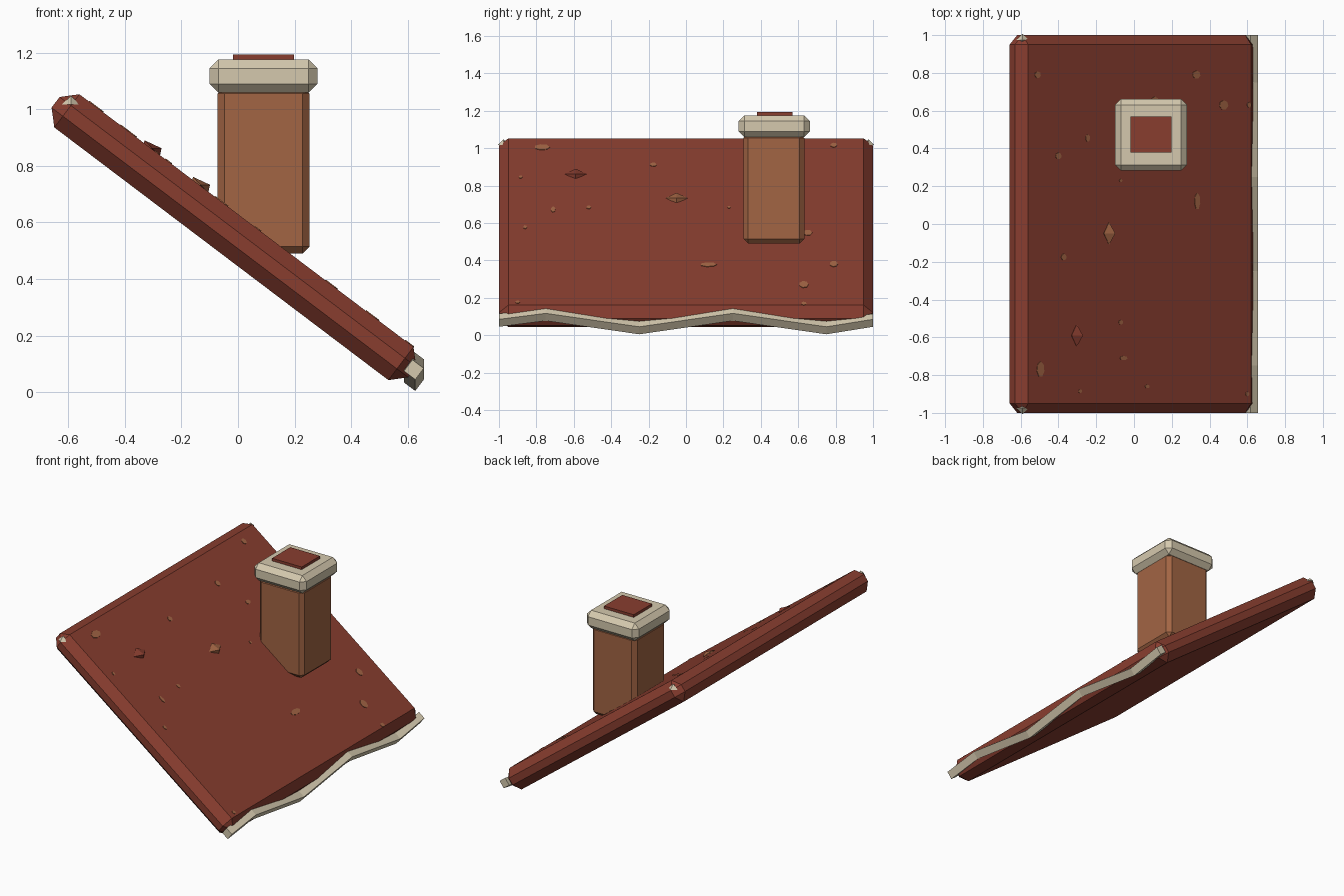
import bpy, bmesh
from math import radians
from mathutils import Matrix, Vector

cube = bpy.data.objects.get("Cube")
if cube:
    bpy.data.objects.remove(cube, do_unlink=True)


def material(name, rgb):
    lin = [((c / 255 + 0.055) / 1.055) ** 2.4 for c in rgb] + [1]
    m = bpy.data.materials.new(name)
    m.use_nodes = True
    m.diffuse_color = lin
    m.node_tree.nodes["Principled BSDF"].inputs["Base Color"].default_value = lin
    return m


RED = material("roof red", (136, 61, 47))
BROWN = material("brick brown", (162, 101, 68))
CREAM = material("stone cream", (213, 201, 174))

TILT = Matrix.Rotation(radians(37.1), 4, 'Y')
SLAB_CENTRE = Vector((-0.0145, 0, 0.548))
SLAB_FRAME = Matrix.Translation(SLAB_CENTRE) @ TILT
SLAB_THICK = 0.147


def finish(name, bm, mat, matrix=Matrix()):
    bmesh.ops.recalc_face_normals(bm, faces=bm.faces)
    mesh = bpy.data.meshes.new(name)
    bm.to_mesh(mesh)
    bm.free()
    mesh.materials.append(mat)
    ob = bpy.data.objects.new(name, mesh)
    ob.matrix_world = matrix
    bpy.context.collection.objects.link(ob)
    return ob


def box(name, size, mat, matrix, bevel=0):
    bm = bmesh.new()
    bmesh.ops.create_cube(bm, size=1)
    bmesh.ops.scale(bm, vec=size, verts=bm.verts)
    ob = finish(name, bm, mat, matrix)
    if bevel:
        mod = ob.modifiers.new("chamfer", 'BEVEL')
        mod.width = bevel
        mod.segments = 1
    return ob


def on_slab(x, y, lift=0):
    """Frame lying on the sloped upper face, above ground point x, y."""
    normal = TILT @ Vector((0, 0, 1))
    top = SLAB_CENTRE + normal * (SLAB_THICK / 2 + lift)
    z = top.z - (x - top.x) * normal.x / normal.z
    return Matrix.Translation((x, y, z)) @ TILT


# Sloped roof slab
box("roof_slab", (1.579, 2, SLAB_THICK), RED, SLAB_FRAME, 0.05)

# Chimney: shaft, cap and flue opening
box("chimney_shaft", (0.325, 0.325, 0.59), BROWN,
    Matrix.Translation((0.09, 0.47, 0.785)), 0.025)
box("chimney_cap", (0.38, 0.38, 0.117), CREAM,
    Matrix.Translation((0.09, 0.472, 1.117)), 0.031)
box("chimney_flue", (0.216, 0.19, 0.05), RED,
    Matrix.Translation((0.09, 0.474, 1.168)))

# Zigzag trim: square section swept along the eave
bm = bmesh.new()
rings = []
for y, z in [(-1, 0.08), (-0.75, 0.112), (-0.25, 0.04),
             (0.25, 0.112), (0.75, 0.04), (1, 0.08)]:
    ring = []
    for a, b in [(-1, -1), (1, -1), (1, 1), (-1, 1)]:
        off = TILT @ Vector((a * 0.025, 0, b * 0.025))
        ring.append(bm.verts.new((0.621 + off.x, y, z + off.z)))
    rings.append(ring)
for r, s in zip(rings, rings[1:]):
    for i in range(4):
        j = (i + 1) % 4
        bm.faces.new((r[i], r[j], s[j], s[i]))
bm.faces.new(rings[0])
bm.faces.new(rings[-1])
finish("eave_trim", bm, CREAM)


# Loose tiles: skewed eight-sided lumps
def loose_tile(name, centre, mat):
    bm = bmesh.new()
    a, b, c = Vector((-0.027, 0, 0.028)), Vector((0.033, 0, 0)), Vector((0, 0.06, 0))
    for v in (a, b, c):
        bm.verts.new(v)
        bm.verts.new(-v)
    bmesh.ops.convex_hull(bm, input=bm.verts)
    finish(name, bm, mat, Matrix.Translation(centre))


loose_tile("loose_tile_red", (-0.303, -0.59, 0.862), RED)
loose_tile("loose_tile_brown", (-0.132, -0.05, 0.733), BROWN)

# Worn patches: thin plates on the slope (x, y, half width, half length)
PATCHES = [
    (-0.51, 0.79, 0.016, 0.018), (0.33, 0.79, 0.021, 0.022),
    (0.475, 0.63, 0.024, 0.025), (0.61, 0.63, 0.012, 0.015),
    (-0.4, 0.36, 0.016, 0.018), (-0.245, 0.455, 0.012, 0.02),
    (0.335, 0.12, 0.015, 0.045), (-0.372, -0.175, 0.014, 0.018),
    (-0.07, -0.52, 0.012, 0.012), (-0.495, -0.77, 0.02, 0.042),
    (-0.285, -0.885, 0.01, 0.01), (0.07, -0.86, 0.012, 0.01),
    (0.11, 0.65, 0.02, 0.025), (-0.055, -0.71, 0.02, 0.012),
    (-0.07, 0.23, 0.008, 0.008), (0.6, -0.9, 0.01, 0.012)]
for i, (x, y, w, l) in enumerate(PATCHES):
    bm = bmesh.new()
    bmesh.ops.create_cone(bm, cap_ends=True, segments=7,
                          radius1=1, radius2=1, depth=0.004)
    bmesh.ops.scale(bm, vec=(w / 0.8, l, 1), verts=bm.verts)
    finish(f"worn_patch_{i + 1}", bm, BROWN, on_slab(x, y, 0.001))

# Small pointed studs at both ridge corners
for side, y in (("front", -0.975), ("back", 0.975)):
    bm = bmesh.new()
    bmesh.ops.create_cone(bm, cap_ends=True, segments=4,
                          radius1=0.032, radius2=0, depth=0.03)
    finish(f"ridge_stud_{side}", bm, CREAM, Matrix.Translation((-0.59, y, 1.032)))
